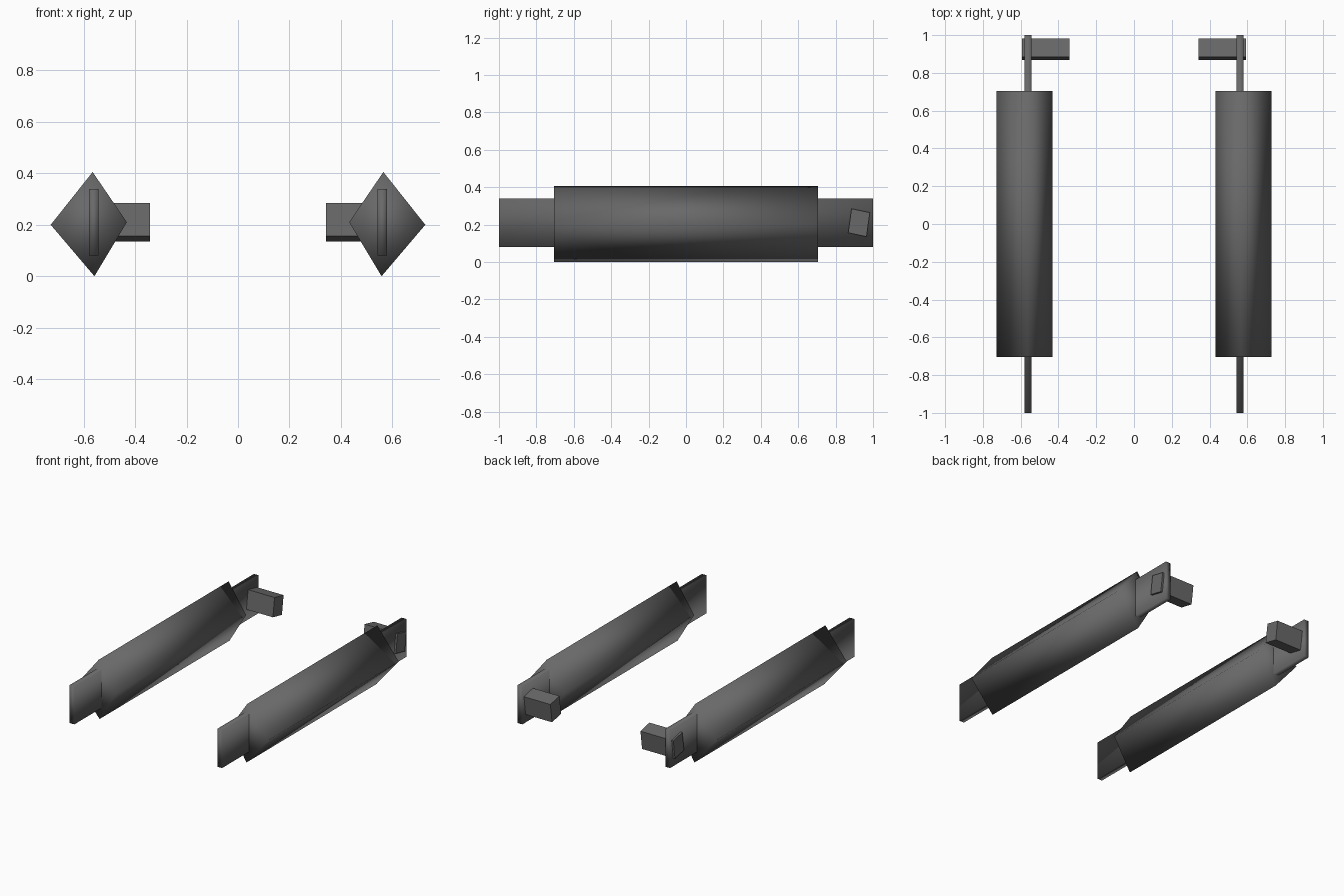
import bpy
import bmesh

if "Cube" in bpy.data.objects:
    bpy.data.objects.remove(bpy.data.objects["Cube"])

grey = bpy.data.materials.new("dark grey")
grey.diffuse_color = (0.14, 0.14, 0.14, 1)
grey.use_nodes = True
grey.node_tree.nodes["Principled BSDF"].inputs["Base Color"].default_value = grey.diffuse_color


def prism(name, section, axis, start, end, side, smooth):
    """Extrude a closed section along x (section is y,z) or y (section is x,z)."""
    bm = bmesh.new()

    def place(p, t):
        x, y = (t, p[0]) if axis == "x" else (p[0], t)
        return (side * x, y, p[1])

    a = [bm.verts.new(place(p, start)) for p in section]
    b = [bm.verts.new(place(p, end)) for p in section]
    bm.faces.new(a)
    bm.faces.new(b[::-1])
    n = len(section)
    for i in range(n):
        j = (i + 1) % n
        bm.faces.new((a[i], b[i], b[j], a[j]))
    bmesh.ops.recalc_face_normals(bm, faces=bm.faces)
    for f in bm.faces:
        f.smooth = smooth
    mesh = bpy.data.meshes.new(name)
    bm.to_mesh(mesh)
    bm.free()
    mesh.materials.append(grey)
    obj = bpy.data.objects.new(name, mesh)
    bpy.context.collection.objects.link(obj)


diamond = [(0.728, 0.20), (0.565, 0.405), (0.432, 0.21), (0.558, 0.0)]
slat = [(0.543, 0.08), (0.579, 0.08), (0.579, 0.34), (0.543, 0.34)]
tilted = [(0.885, 0.285), (0.983, 0.264), (0.965, 0.135), (0.867, 0.156)]

for side, label in ((-1, "left"), (1, "right")):
    # Diamond-section body with softly shaded edges
    prism(label + "_body", diamond, "y", -0.705, 0.705, side, True)
    # Thin flat bar running through the body
    prism(label + "_bar", slat, "y", -1.0, 1.0, side, True)
    # Tilted peg crossing the back end of the bar, pointing inward
    prism(label + "_peg", tilted, "x", 0.342, 0.592, side, False)
